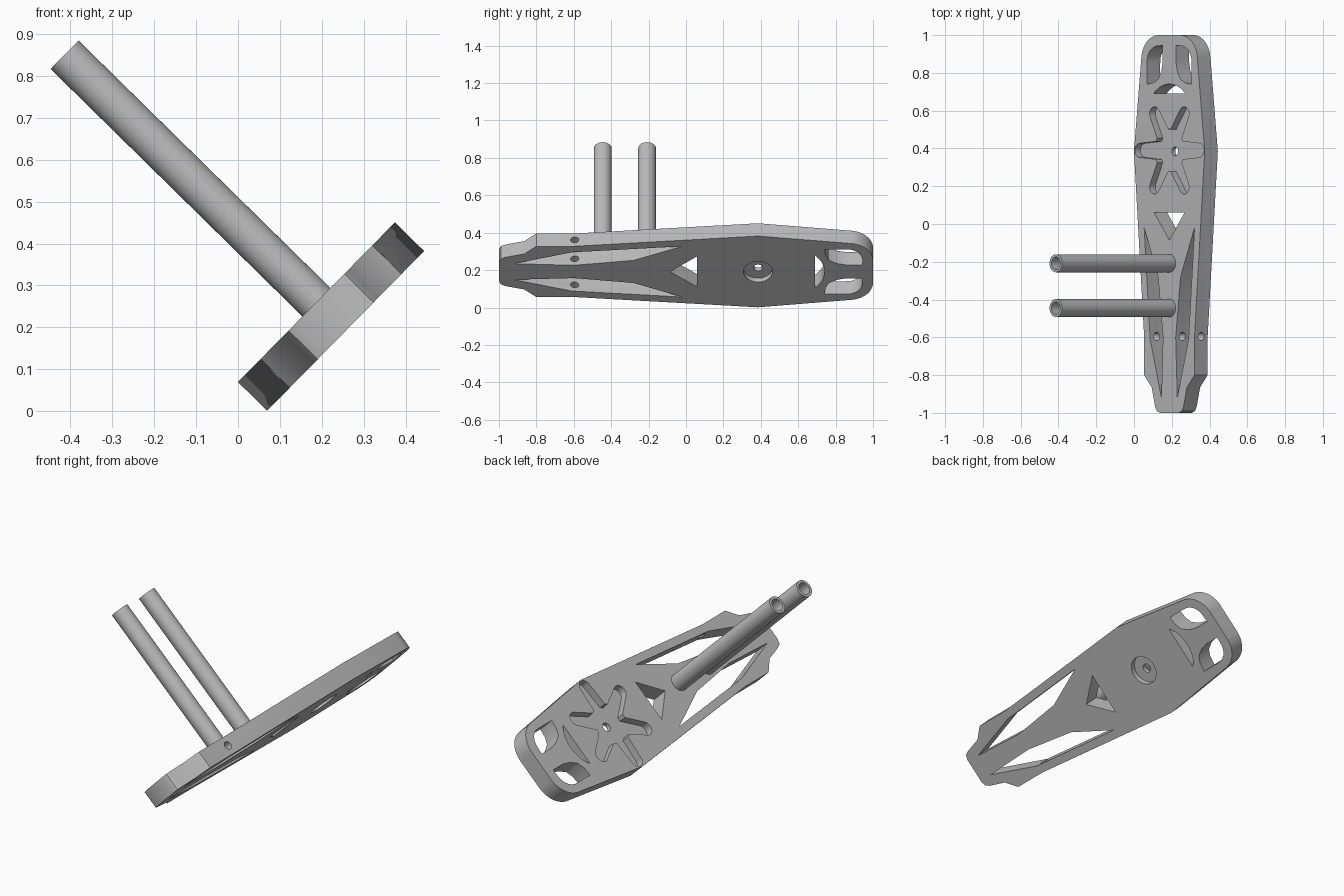
import bpy, bmesh
from math import cos, sin, pi, radians
from mathutils import Matrix, Vector

if "Cube" in bpy.data.objects:
    bpy.data.objects.remove(bpy.data.objects["Cube"])

THICK = 0.0976
# Plate frame: local x runs across the plate, local z out of its upper face
FRAME = Matrix.Translation((0.187, 0, 0.26)) @ Matrix.Rotation(radians(-45.5), 4, "Y")

grey = bpy.data.materials.new("light_grey")
grey.use_nodes = True
grey.diffuse_color = (0.5, 0.5, 0.5, 1)
grey.node_tree.nodes["Principled BSDF"].inputs["Base Color"].default_value = (0.5, 0.5, 0.5, 1)


def make_object(name, bm):
    bmesh.ops.recalc_face_normals(bm, faces=bm.faces)
    mesh = bpy.data.meshes.new(name)
    bm.to_mesh(mesh)
    bm.free()
    mesh.materials.append(grey)
    ob = bpy.data.objects.new(name, mesh)
    bpy.context.collection.objects.link(ob)
    return ob


def prism(name, points, low, high):
    bm = bmesh.new()
    base = bm.faces.new([bm.verts.new((x, y, low)) for x, y in points])
    top = bmesh.ops.extrude_face_region(bm, geom=[base])["geom"]
    bmesh.ops.translate(bm, vec=(0, 0, high - low),
                        verts=[g for g in top if isinstance(g, bmesh.types.BMVert)])
    return make_object(name, bm)


def arc(cx, cy, r, start, end, steps=10):
    angles = [radians(start + (end - start) * i / steps) for i in range(steps + 1)]
    return [(cx + r * cos(a), cy + r * sin(a)) for a in angles]


def circle(cx, cy, r, steps=32):
    return arc(cx, cy, r, 0, 360, steps)[:-1]


def flip(points):
    return [(-x, y) for x, y in reversed(points)]


def finish(ob):
    ob.matrix_world = FRAME
    bpy.ops.object.select_all(action="DESELECT")
    ob.select_set(True)
    bpy.context.view_layer.objects.active = ob
    bpy.ops.object.shade_smooth_by_angle(angle=radians(30))


# Plate outline: one half from tail to rounded head, then mirrored
half = [(0.07, -1), (0.095, -0.99), (0.108, -0.965), (0.133, -0.865), (0.19, -0.8),
        (0.19, -0.6), (0.267, 0.385)] + arc(0.082, 0.87, 0.13, 4, 90, 12)
plate = prism("plate", half + flip(half), -THICK, 0)

cutters = []


def cut(points, low=-0.2, high=0.1):
    cutters.append(prism("cutter", points, low, high))


# Tail slots and lens-shaped head windows, both sides
slot = [(0.06, -0.92), (0.145, -0.61), (0.19, -0.02), (0.085, -0.28), (0.048, -0.6)]
window = [(0.05, 0.945), (0.05, 0.86), (0.06, 0.81), (0.085, 0.765), (0.12, 0.747),
          (0.168, 0.74), (0.168, 0.85)] + arc(0.085, 0.86, 0.083, 10, 90, 6)
for shape in (slot, window):
    cut(shape)
    cut(flip(shape))

# Triangular window and arched window
cut([(-0.115, 0.06), (0, -0.085), (0.115, 0.06)])
cut(arc(0, 0.575, 0.166, 44, 136, 12))

# Six-lobed pocket in the upper face
star = []
for k in range(6):
    a = k * 60
    ca, sa = cos(radians(a)), sin(radians(a))
    star += arc(0.224 * ca, 0.39 + 0.224 * sa, 0.037, a - 85, a + 85)
    star += arc(0, 0.39, 0.112, a + 25, a + 35, 3)
cut(star, -0.042, 0.1)

# Centre hole with a counterbore underneath
cut(circle(0, 0.385, 0.024))
cut(circle(0, 0.385, 0.078), -0.2, -THICK + 0.03)

# Cross hole through the ribs and the spar
bm = bmesh.new()
bmesh.ops.create_cone(bm, cap_ends=True, segments=24, radius1=0.022, radius2=0.022, depth=1,
                      matrix=Matrix.Translation((0, -0.595, -THICK / 2)) @ Matrix.Rotation(pi / 2, 4, "Y"))
cutters.append(make_object("cutter", bm))

for c in cutters:
    c.hide_render = True
    mod = plate.modifiers.new("cut", "BOOLEAN")
    mod.operation = "DIFFERENCE"
    mod.solver = "EXACT"
    mod.object = c
bpy.context.view_layer.update()
result = bpy.data.meshes.new_from_object(plate.evaluated_get(bpy.context.evaluated_depsgraph_get()))
plate.modifiers.clear()
plate.data = result
for c in cutters:
    bpy.data.objects.remove(c)
finish(plate)


# Hollow tubes standing on the spar
def tube(name, y):
    bm = bmesh.new()
    corners = [(0.0476, 0), (0.0476, 0.842), (0.033, 0.842), (0.033, 0)]
    verts = [bm.verts.new((r, y, z)) for r, z in corners]
    edges = [bm.edges.new((verts[i], verts[(i + 1) % 4])) for i in range(4)]
    bmesh.ops.spin(bm, geom=verts + edges, cent=Vector((0, y, 0)), axis=(0, 0, 1),
                   angle=2 * pi, steps=48)
    bmesh.ops.remove_doubles(bm, verts=bm.verts, dist=0.0001)
    finish(make_object(name, bm))


tube("front_tube", -0.445)
tube("rear_tube", -0.208)
